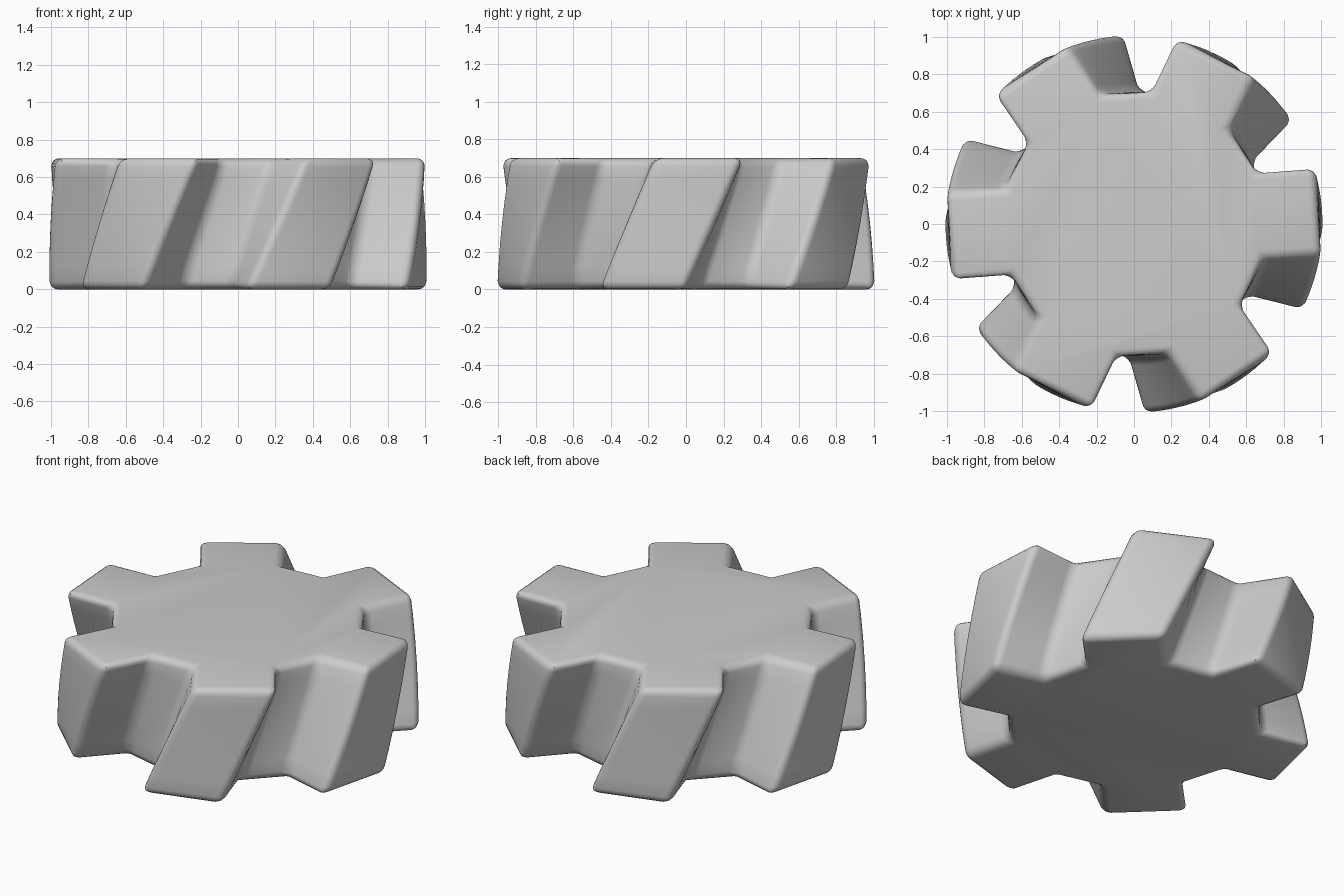
import bpy, bmesh
from math import radians, sin, cos

if "Cube" in bpy.data.objects:
    bpy.data.objects.remove(bpy.data.objects["Cube"])

TEETH, HEIGHT, LAYERS = 6, 0.70, 6
TIP_R, ROOT_R = 1.018, 0.715
BOTTOM_TURN, TOP_TURN = -14.0, 4.2

# One tooth as (angle from tooth centre, radius): straight flanks, flat tip
TOOTH = [(-19, ROOT_R), (-13.5, TIP_R), (13.5, TIP_R), (19, ROOT_R)]

# Twisted stack of gear outlines
bm = bmesh.new()
rings = []
for i in range(LAYERS + 1):
    t = i / LAYERS
    turn = BOTTOM_TURN + (TOP_TURN - BOTTOM_TURN) * t
    ring = []
    for k in range(TEETH):
        for a, r in TOOTH:
            ang = radians(turn + k * 360 / TEETH + a)
            ring.append(bm.verts.new((r * cos(ang), r * sin(ang), HEIGHT * t)))
    rings.append(ring)

# Side walls and end caps
n = len(rings[0])
for lo, hi in zip(rings, rings[1:]):
    for j in range(n):
        k = (j + 1) % n
        bm.faces.new((lo[j], lo[k], hi[k], hi[j]))
bm.faces.new(rings[-1])
bm.faces.new(rings[0][::-1])

mesh = bpy.data.meshes.new("helical_gear")
bm.to_mesh(mesh)
bm.free()
gear = bpy.data.objects.new("helical_gear", mesh)
bpy.context.collection.objects.link(gear)

# Soft rounded edges
bevel = gear.modifiers.new("rounded_edges", 'BEVEL')
bevel.width = 0.045
bevel.segments = 4
bevel.limit_method = 'ANGLE'
bevel.angle_limit = radians(30)

bpy.context.view_layer.objects.active = gear
gear.select_set(True)
bpy.ops.object.modifier_apply(modifier=bevel.name)
bpy.ops.object.shade_smooth_by_angle(angle=radians(35))
